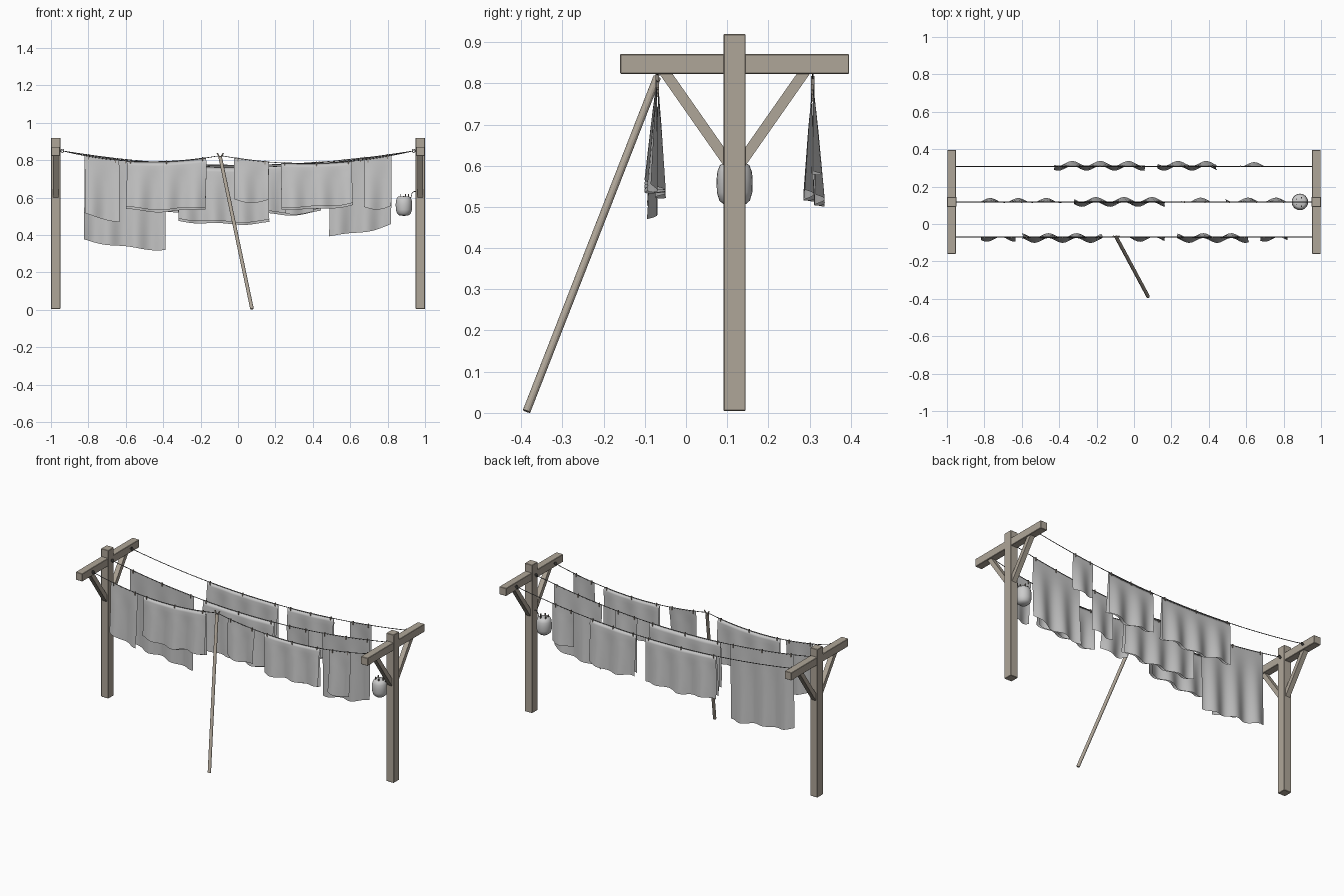
import bpy, bmesh, math
from mathutils import Vector

if "Cube" in bpy.data.objects:
    bpy.data.objects.remove(bpy.data.objects["Cube"], do_unlink=True)


def material(name, color):
    m = bpy.data.materials.new(name)
    m.use_nodes = True
    rgba = (*color, 1)
    m.diffuse_color = rgba
    bsdf = m.node_tree.nodes["Principled BSDF"]
    bsdf.inputs["Base Color"].default_value = rgba
    bsdf.inputs["Roughness"].default_value = 0.9
    return m


WOOD = material("weathered wood", (0.43, 0.38, 0.315))
CLOTH = material("grey linen", (0.56, 0.56, 0.56))
ROPE = material("dark rope", (0.13, 0.13, 0.13))
PEG = material("peg wood", (0.25, 0.22, 0.19))
BAG = material("pale canvas", (0.6, 0.6, 0.6))


def finish(name, bm, mat, smooth=False):
    bmesh.ops.recalc_face_normals(bm, faces=bm.faces)
    me = bpy.data.meshes.new(name)
    bm.to_mesh(me)
    bm.free()
    me.materials.append(mat)
    for p in me.polygons:
        p.use_smooth = smooth
    ob = bpy.data.objects.new(name, me)
    bpy.context.collection.objects.link(ob)
    return ob


def box(name, loc, size, mat, bevel=0.0, angle=0.0):
    bm = bmesh.new()
    bmesh.ops.create_cube(bm, size=1)
    bmesh.ops.scale(bm, vec=size, verts=bm.verts)
    ob = finish(name, bm, mat)
    ob.location = loc
    ob.rotation_euler.x = angle
    if bevel:
        mod = ob.modifiers.new("edges", "BEVEL")
        mod.width = bevel
    return ob


def rod(name, a, b, radius, mat, sides=10):
    a, b = Vector(a), Vector(b)
    bm = bmesh.new()
    bmesh.ops.create_cone(bm, cap_ends=True, segments=sides, radius1=radius,
                          radius2=radius, depth=(b - a).length)
    ob = finish(name, bm, mat)
    ob.location = (a + b) / 2
    ob.rotation_euler = (b - a).to_track_quat('Z', 'Y').to_euler()
    return ob


def tube(name, points, radius, mat):
    cu = bpy.data.curves.new(name, "CURVE")
    cu.dimensions = "3D"
    cu.bevel_depth = radius
    cu.bevel_resolution = 1
    cu.use_fill_caps = True
    sp = cu.splines.new("POLY")
    sp.points.add(len(points) - 1)
    for p, co in zip(sp.points, points):
        p.co = (*co, 1)
    cu.materials.append(mat)
    ob = bpy.data.objects.new(name, cu)
    bpy.context.collection.objects.link(ob)


# Line positions and heights
FRONT, MID, BACK = -0.07, 0.118, 0.308
END, TOP, PROP_X, PROP_Z = 0.94, 0.85, -0.095, 0.825


def span(x, x0, z0, x1, z1, sag):
    t = (x - x0) / (x1 - x0)
    return z0 + (z1 - z0) * t - 4 * sag * t * (1 - t)


def line_z(y, x):
    if y == FRONT:
        if x < PROP_X:
            return span(x, -END, TOP, PROP_X, PROP_Z, 0.046)
        return span(x, PROP_X, PROP_Z, END, TOP, 0.055)
    return span(x, -END, TOP, END, TOP, 0.088 if y == MID else 0.078)


# End frames: post, crossbeam, braces
for side, s in (("left", 1), ("right", -1)):
    x = 0.975 * s
    box(side + "_post", (x, MID, 0.462), (0.05, 0.054, 0.915), WOOD, 0.002)
    box(side + "_crossbeam", (x, MID, 0.847), (0.046, 0.556, 0.048), WOOD, 0.002)
    for d in (1, -1):
        box(f"{side}_brace_{'back' if d > 0 else 'front'}",
            (x, MID + 0.096 * d, 0.722), (0.03, 0.026, 0.28), WOOD, 0,
            -d * math.atan2(0.14, 0.2))

# Lines with end rings
for label, y in (("front", FRONT), ("middle", MID), ("back", BACK)):
    n = 48
    xs = [-END + 2 * END * i / n for i in range(n + 1)]
    tube(label + "_line", [(x, y, line_z(y, x)) for x in xs], 0.002, ROPE)
    for s in (1, -1):
        ring = [(s * (END + 0.009 * math.cos(a)), y, TOP + 0.009 * math.sin(a))
                for a in (math.tau * i / 12 for i in range(13))]
        tube(label + "_ring", ring, 0.002, ROPE)
        rod(label + "_hook", (s * 0.945, y, TOP), (s * 0.96, y, TOP), 0.003, ROPE, 6)


# Cloth: one hanging sheet, or two flaps folded over the line
def cloth(name, y, x0, x1, hem0, hem1, folded, drift, phase):
    bm = bmesh.new()
    nx, nz = max(10, int((x1 - x0) * 80)), 10
    for flap in ((-1, 1) if folded else (0,)):
        grid = []
        for i in range(nx + 1):
            u = i / nx
            x = x0 + (x1 - x0) * u
            top = line_z(y, x) + 0.003
            wave = math.sin(math.tau * x / 0.15 + phase)
            hem = hem0 + (hem1 - hem0) * u - 0.012 * math.sin(math.pi * u)
            hem += 0.005 * math.sin(math.tau * x / 0.28 + phase) + 0.012 * (flap < 0)
            col = []
            for j in range(nz + 1):
                t = j / nz
                off = flap * (0.003 + 0.01 * t) if j else 0
                dy = off + drift * t + (0.001 + 0.012 * t) * wave * min(1, 3 * t)
                dx = 0.004 * t * math.sin(3 * t + phase)
                col.append(bm.verts.new((x + dx, y + dy, top + (hem - top) * t)))
            grid.append(col)
        for a, b in zip(grid, grid[1:]):
            for j in range(nz):
                bm.faces.new((a[j], a[j + 1], b[j + 1], b[j]))
    bmesh.ops.remove_doubles(bm, verts=bm.verts, dist=0.0001)
    finish(name, bm, CLOTH, True)
    # Pegs along the top edge
    count = max(2, round((x1 - x0) / 0.2) + 1)
    for i in range(count):
        px = x0 + 0.02 + (x1 - x0 - 0.04) * i / (count - 1)
        box(name + "_peg", (px, y, line_z(y, px) - 0.005), (0.005, 0.009, 0.022), PEG)


LAUNDRY = (
    ("front_towel", FRONT, -0.82, -0.635, 0.515, 0.475, False, -0.012),
    ("front_sheet", FRONT, -0.595, -0.17, 0.535, 0.54, True, -0.005),
    ("front_napkin", FRONT, -0.02, 0.165, 0.59, 0.585, False, -0.012),
    ("front_blanket", FRONT, 0.23, 0.61, 0.54, 0.56, True, -0.005),
    ("front_hand_towel", FRONT, 0.675, 0.82, 0.55, 0.555, False, -0.012),
    ("middle_big_sheet", MID, -0.82, -0.385, 0.375, 0.32, False, 0.008),
    ("middle_blanket", MID, -0.32, 0.165, 0.475, 0.465, True, 0),
    ("middle_napkin", MID, 0.25, 0.4, 0.52, 0.52, False, 0.01),
    ("middle_sheet", MID, 0.49, 0.82, 0.395, 0.455, False, 0.01),
    ("back_sheet", BACK, -0.425, 0.06, 0.525, 0.51, True, 0.003),
    ("back_blanket", BACK, 0.125, 0.44, 0.515, 0.525, True, 0.003),
    ("back_napkin", BACK, 0.55, 0.695, 0.585, 0.585, False, 0.01),
)
for k, item in enumerate(LAUNDRY):
    cloth(*item, phase=k * 1.7)

# Leaning prop with forked tip
tip = Vector((PROP_X, FRONT, PROP_Z - 0.01))
rod("prop_pole", (0.075, -0.387, 0.004), tip, 0.0095, WOOD, 12)
for s in (1, -1):
    rod("prop_fork", tip - Vector((0, 0, 0.006)),
        tip + Vector((s * 0.016, 0.004, 0.022)), 0.004, WOOD, 8)

# Peg bag hanging beside the left post
bx = 0.887
profile = ((0.0, 0.502), (0.024, 0.504), (0.037, 0.515), (0.043, 0.535),
           (0.044, 0.565), (0.042, 0.585), (0.036, 0.601), (0.028, 0.606), (0.0, 0.607))
bm = bmesh.new()
vs = [bm.verts.new((r, 0, z)) for r, z in profile]
es = [bm.edges.new(p) for p in zip(vs, vs[1:])]
bmesh.ops.spin(bm, geom=vs + es, axis=(0, 0, 1), cent=(0, 0, 0),
               angle=math.tau, steps=24)
bmesh.ops.remove_doubles(bm, verts=bm.verts, dist=0.0001)
bag = finish("peg_bag", bm, BAG, True)
bag.location = (bx, MID, 0)
for i in range(5):
    a = math.tau * i / 5
    box("spare_peg", (bx + 0.024 * math.cos(a), MID + 0.024 * math.sin(a), 0.607),
        (0.005, 0.007, 0.026), PEG)
tube("bag_hook", [(bx + 0.038, MID, 0.6), (bx + 0.043, MID, 0.622),
                  (bx + 0.052, MID, 0.632), (0.955, MID, 0.632)], 0.002, ROPE)
